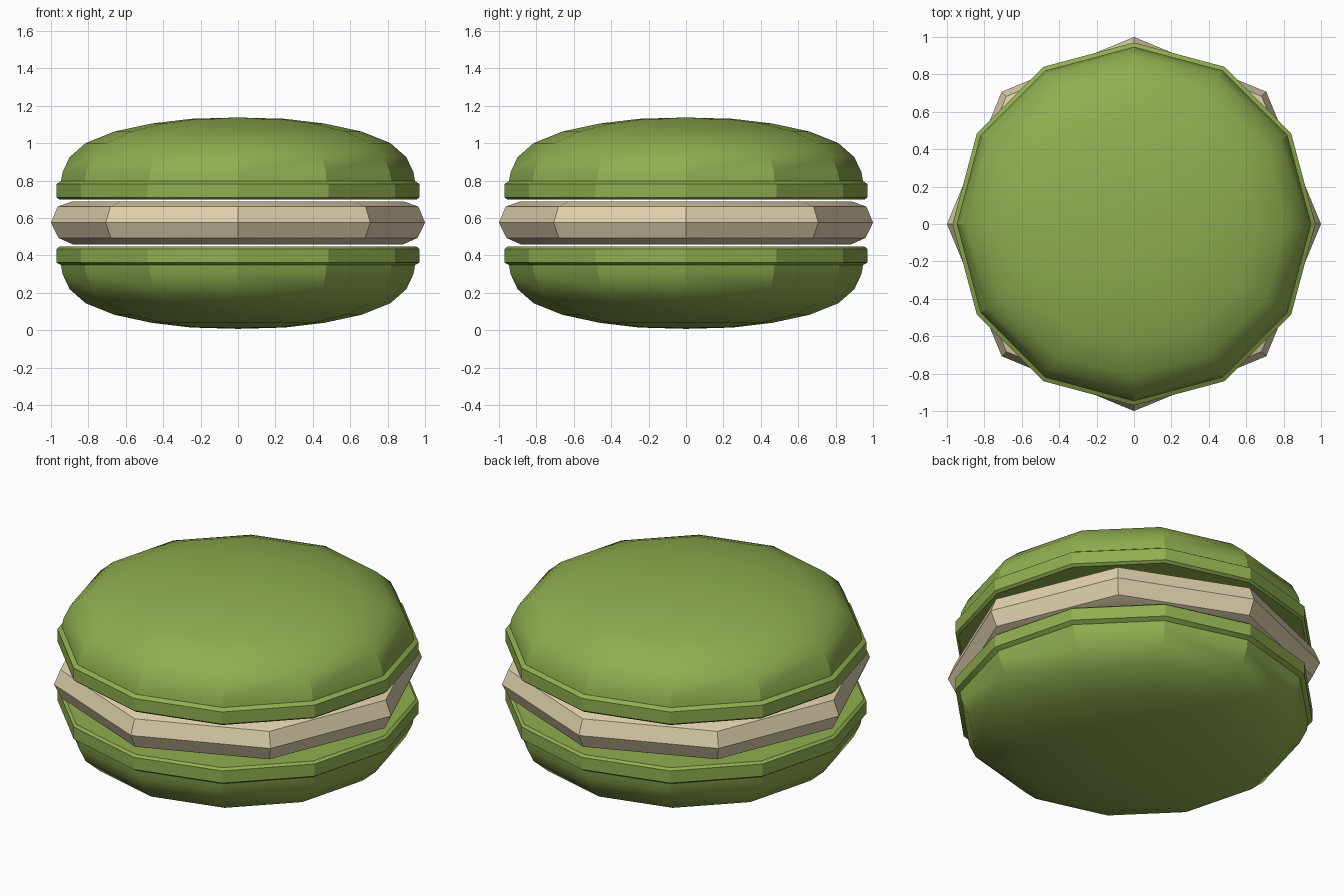
import bpy, bmesh, math

if "Cube" in bpy.data.objects:
    bpy.data.objects.remove(bpy.data.objects["Cube"])

MID = 0.572  # height of the symmetry plane


def material(name, rgb):
    m = bpy.data.materials.new(name)
    m.diffuse_color = (*rgb, 1.0)
    m.use_nodes = True
    m.node_tree.nodes["Principled BSDF"].inputs["Base Color"].default_value = m.diffuse_color
    return m


green = material("pistachio_green", (0.28, 0.42, 0.08))
cream = material("cream", (0.74, 0.64, 0.42))


def lathe(name, profile, sides, mat, angle):
    """Revolve (radius, z) points around z; radius 0 becomes a single pole."""
    bm = bmesh.new()
    rings = []
    for r, z in profile:
        if r == 0:
            rings.append([bm.verts.new((0, 0, z))] * sides)
        else:
            rings.append([bm.verts.new((r * math.cos(2 * math.pi * i / sides),
                                        r * math.sin(2 * math.pi * i / sides), z))
                          for i in range(sides)])
    for a, b in zip(rings, rings[1:]):
        for i in range(sides):
            j = (i + 1) % sides
            bm.faces.new(list(dict.fromkeys((a[i], a[j], b[j], b[i]))))
    # close open ends with flat caps
    for ring in (rings[0], rings[-1]):
        if ring[0] is not ring[1]:
            bm.faces.new(ring)
    bmesh.ops.recalc_face_normals(bm, faces=bm.faces)
    me = bpy.data.meshes.new(name)
    bm.to_mesh(me)
    bm.free()
    me.materials.append(mat)
    ob = bpy.data.objects.new(name, me)
    bpy.context.collection.objects.link(ob)
    bpy.ops.object.select_all(action='DESELECT')
    ob.select_set(True)
    bpy.context.view_layer.objects.active = ob
    bpy.ops.object.shade_smooth_by_angle(angle=math.radians(angle))
    return ob


# Domed biscuit shell: flat inner face, ruffled rim, rounded cap
shell = [(0.955, 0.698), (0.97, 0.71), (0.97, 0.782), (0.946, 0.797),
         (0.938, 0.845), (0.90, 0.925), (0.815, 1.0), (0.66, 1.062),
         (0.46, 1.105), (0.25, 1.13), (0, 1.137)]
lathe("top_shell", shell, 12, green, 24)
lathe("bottom_shell", [(r, 2 * MID - z) for r, z in shell], 12, green, 24)

# Octagonal cream filling with a bulging edge
filling = [(0.88, 0.457), (0.96, 0.493), (1.0, 0.575), (0.965, 0.66), (0.89, 0.687)]
lathe("cream_filling", filling, 8, cream, 30)
